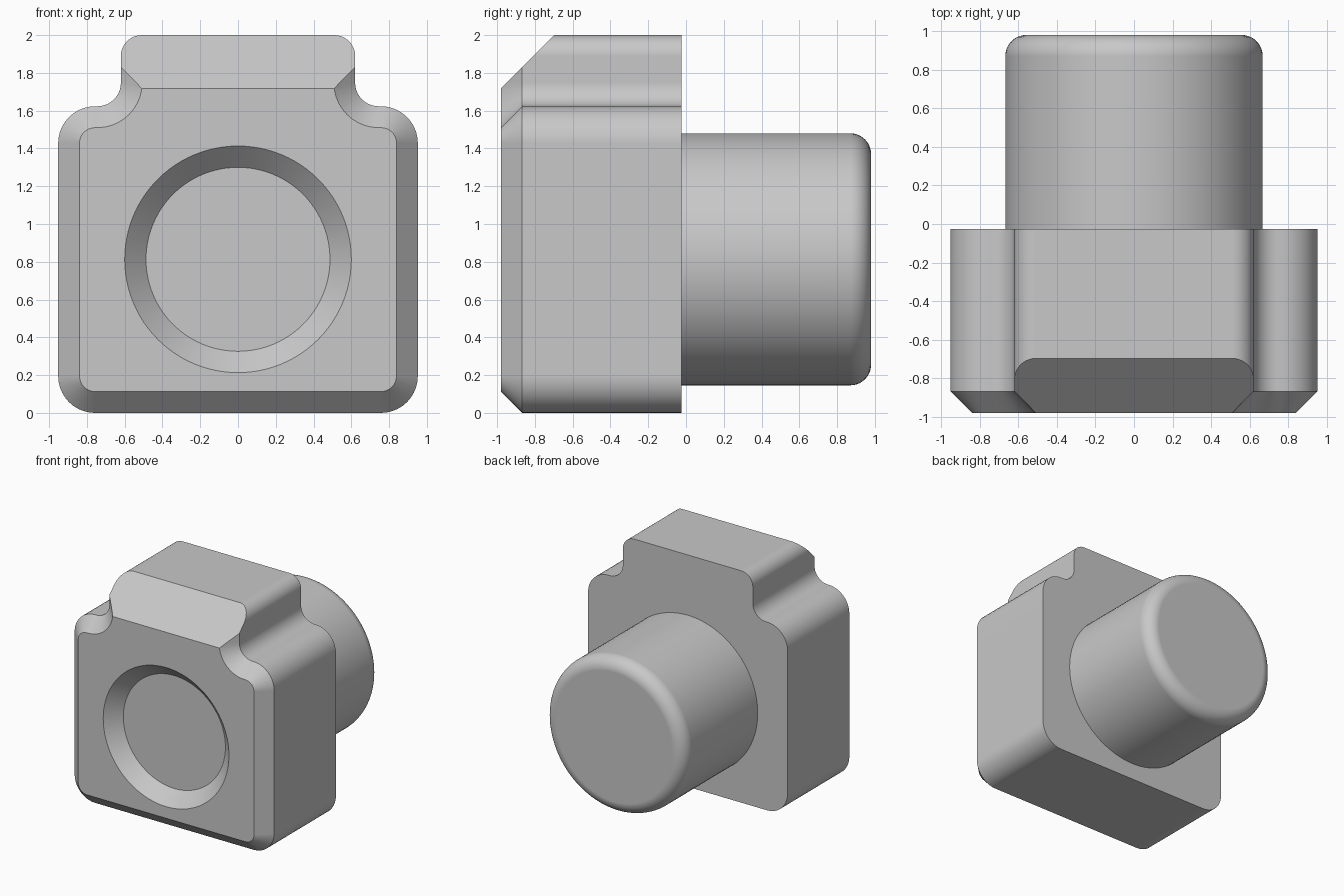
import bpy, bmesh, math

if "Cube" in bpy.data.objects:
    bpy.data.objects.remove(bpy.data.objects["Cube"])

FRONT, BACK = -0.98, -0.025      # block front and back in y
BEVEL = 0.113                    # front edge chamfer
HOLE_Z = 0.813                   # height of the recess and stud axis

grey = bpy.data.materials.new("light_grey")
grey.diffuse_color = (0.58, 0.58, 0.58, 1)
grey.use_nodes = True
grey.node_tree.nodes["Principled BSDF"].inputs["Base Color"].default_value = grey.diffuse_color


def arc(cx, cz, r, a0, a1, n=10):
    angles = [math.radians(a0 + (a1 - a0) * i / n) for i in range(n + 1)]
    return [(cx + r * math.cos(a), cz + r * math.sin(a)) for a in angles]


def outline(d):
    """Block outline in x, z, inset by d; right half is mirrored to the left."""
    def corner(x, z, r, sign, a0):
        r = max(r - d, 0.005)
        return arc(x - d - r, z - sign * (d + r), r, a0, a0 + 90)
    f = 0.125
    half = (corner(0.952, 0.0, 0.195, -1, -90)
            + corner(0.952, 1.623, 0.195, 1, 0)
            + arc(0.62 + f, 1.623 + f, f + d, 270, 180)
            + corner(0.62, 2.0, 0.11, 1, 0))
    return half + [(-x, z) for x, z in reversed(half)]


def finish(name, bm):
    bmesh.ops.recalc_face_normals(bm, faces=bm.faces[:])
    me = bpy.data.meshes.new(name)
    bm.to_mesh(me)
    bm.free()
    me.materials.append(grey)
    ob = bpy.data.objects.new(name, me)
    bpy.context.collection.objects.link(ob)
    return ob


def skin(name, loops, cut=None):
    """Join equal-length vertex loops, cap both ends, optionally slice."""
    bm = bmesh.new()
    rings = [[bm.verts.new(p) for p in loop] for loop in loops]
    n = len(rings[0])
    for a, b in zip(rings, rings[1:]):
        for i in range(n):
            j = (i + 1) % n
            bm.faces.new((a[i], a[j], b[j], b[i]))
    bm.faces.new(rings[0])
    bm.faces.new(rings[-1])
    if cut:
        bmesh.ops.bisect_plane(bm, geom=bm.verts[:] + bm.edges[:] + bm.faces[:],
                               plane_co=cut[0], plane_no=cut[1], clear_outer=True)
        bmesh.ops.holes_fill(bm, edges=[e for e in bm.edges if e.is_boundary], sides=0)
    return finish(name, bm)


def lathe(name, profile, n=96):
    """Turn (radius, y) points around the y axis at HOLE_Z."""
    return skin(name, [[(x, y, HOLE_Z + z) for x, z in arc(0, 0, r, 0, 360, n)[:-1]]
                       for r, y in profile])


def smooth(ob):
    bpy.ops.object.select_all(action='DESELECT')
    ob.select_set(True)
    bpy.context.view_layer.objects.active = ob
    bpy.ops.object.shade_smooth_by_angle(angle=math.radians(30))
    mod = ob.modifiers.new("flat_face_normals", 'WEIGHTED_NORMAL')
    mod.keep_sharp = True


# Block: chamfered front, large sloped cut on the neck
levels = [(BACK, 0), (FRONT + BEVEL, 0), (FRONT, BEVEL)]
block = skin("block", [[(x, y, z) for x, z in outline(d)] for y, d in levels],
             cut=((0, FRONT, 1.717), (0, -1, 1)))

# Conical recess in the front
cutter = lathe("recess_cutter", [(0.65, FRONT - 0.05), (0.487, FRONT + 0.113)])
cutter.hide_render = True
mod = block.modifiers.new("recess", 'BOOLEAN')
mod.operation, mod.solver, mod.object = 'DIFFERENCE', 'EXACT', cutter
bpy.context.view_layer.objects.active = block
bpy.ops.object.modifier_apply(modifier=mod.name)
bpy.data.objects.remove(cutter)
smooth(block)

# Round stud at the back with a rounded rim
rim = 0.11
stud = lathe("stud", [(0.667, BACK - 0.02)] + arc(0.667 - rim, 0.98 - rim, rim, 0, 90))
smooth(stud)
